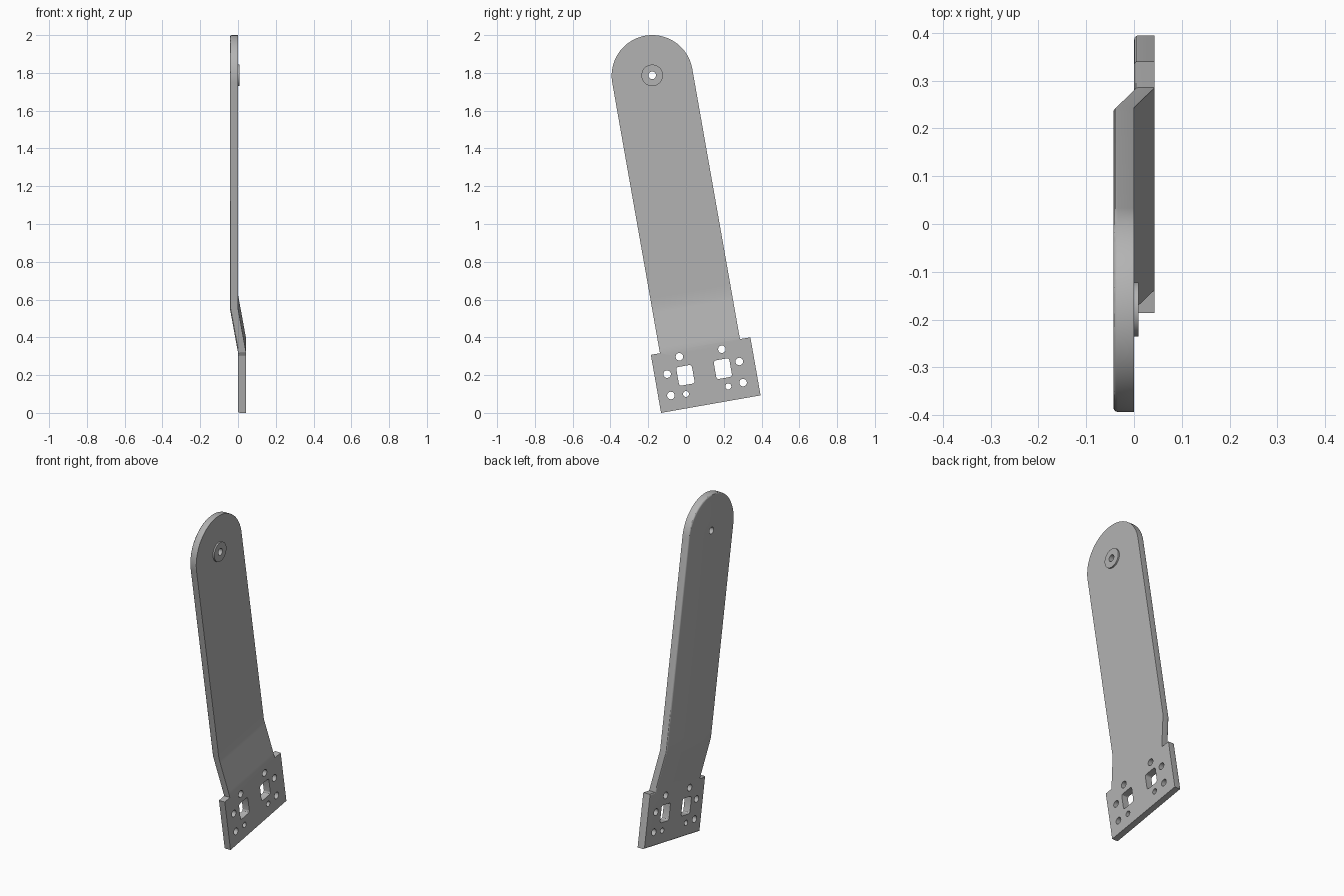
import bpy
import bmesh
from math import cos, sin, pi, radians
from mathutils import Matrix, Vector

if "Cube" in bpy.data.objects:
    bpy.data.objects.remove(bpy.data.objects["Cube"])

T = 0.043                      # sheet thickness
TILT = Matrix.Rotation(radians(10), 4, 'X')
PLACE = Matrix.Translation((0, -0.132, 0)) @ TILT
BASE_W, BASE_H = 0.535, 0.312  # mounting base
ARM_U, ARM_V, ARM_R = 0.264, 1.766, 0.215
BEND_LOW, BEND_HIGH = 0.314, 0.552
PIVOT = (-0.179, 1.787)

steel = bpy.data.materials.new("grey_steel")
steel.use_nodes = True
grey = (0.45, 0.45, 0.45, 1)
steel.diffuse_color = grey
steel.node_tree.nodes["Principled BSDF"].inputs["Base Color"].default_value = grey


def finish(bm, name):
    bmesh.ops.recalc_face_normals(bm, faces=bm.faces)
    mesh = bpy.data.meshes.new(name)
    bm.to_mesh(mesh)
    bm.free()
    mesh.materials.append(steel)
    obj = bpy.data.objects.new(name, mesh)
    bpy.context.collection.objects.link(obj)
    return obj


def add_disc(bm, y, z, r, x0, x1, sides=32):
    place = Matrix.Translation(((x0 + x1) / 2, y, z)) @ Matrix.Rotation(pi / 2, 4, 'Y')
    bmesh.ops.create_cone(bm, cap_ends=True, segments=sides, radius1=r,
                          radius2=r, depth=x1 - x0, matrix=place)


# Bracket outline: wide base, shoulders and a round-ended arm
outline = [(0, 0), (BASE_W, 0), (BASE_W, BASE_H), (ARM_U + ARM_R, BASE_H)]
outline += [(ARM_U + ARM_R * cos(pi * i / 48), ARM_V + ARM_R * sin(pi * i / 48))
            for i in range(49)]
outline += [(ARM_U - ARM_R, BASE_H), (0, BASE_H)]
bm = bmesh.new()
face = bm.faces.new([bm.verts.new((0, u, v)) for u, v in outline])
ext = bmesh.ops.extrude_face_region(bm, geom=[face])
bmesh.ops.translate(bm, vec=(T, 0, 0),
                    verts=[g for g in ext["geom"] if isinstance(g, bmesh.types.BMVert)])
bmesh.ops.recalc_face_normals(bm, faces=bm.faces)

# Rounded rim on the outer side
rim = [e for e in bm.edges if all(abs(v.co.x) < 1e-5 for v in e.verts)]
bmesh.ops.bevel(bm, geom=rim, offset=0.009, segments=3, profile=0.5, affect='EDGES')

# Offset bend between base and arm
for height in (BEND_LOW, BEND_LOW + 0.03, BEND_HIGH - 0.03, BEND_HIGH, BEND_HIGH + 0.05):
    bmesh.ops.bisect_plane(bm, geom=bm.verts[:] + bm.edges[:] + bm.faces[:],
                           plane_co=(0, 0, height), plane_no=(0, 0, 1))
for v in bm.verts:
    t = (v.co.z - BEND_LOW) / (BEND_HIGH - BEND_LOW)
    v.co.x -= T * min(1, max(0, t))
bm.transform(PLACE)
bracket = finish(bm, "bracket_arm")

# Raised washer around the pivot
bm = bmesh.new()
add_disc(bm, *PIVOT, 0.057, -0.004, 0.009, 48)
boss = finish(bm, "pivot_boss")

# Cutters: bolt holes, pivot hole and two rectangular slots
bm = bmesh.new()
bolts = [(-0.035, 0.297), (-0.1, 0.205), (-0.08, 0.092),
         (0.19, 0.337), (0.282, 0.272), (0.302, 0.16), PIVOT]
for y, z in bolts:
    add_disc(bm, y, z, 0.02, -0.1, 0.1)
for y, z in [(0, 0.1), (0.224, 0.14)]:
    add_disc(bm, y, z, 0.016, -0.1, 0.1)
for y, z in [(-0.003, 0.199), (0.195, 0.234)]:
    place = Matrix.Translation((0, y, z)) @ TILT @ Matrix.Diagonal((0.2, 0.084, 0.1, 1))
    box = bmesh.ops.create_cube(bm, size=1, matrix=place)
    edges = {e for v in box["verts"] for e in v.link_edges}
    corners = [e for e in edges
               if abs((e.verts[0].co - e.verts[1].co).normalized().x) > 0.9]
    bmesh.ops.bevel(bm, geom=corners, offset=0.012, segments=3, profile=0.5, affect='EDGES')
cutter = finish(bm, "hole_cutter")
cutter.hide_render = True

for obj in (bracket, boss):
    bpy.ops.object.select_all(action='DESELECT')
    bpy.context.view_layer.objects.active = obj
    obj.select_set(True)
    cut = obj.modifiers.new("holes", 'BOOLEAN')
    cut.operation, cut.solver, cut.object = 'DIFFERENCE', 'EXACT', cutter
    bpy.ops.object.modifier_apply(modifier=cut.name)
    bpy.ops.object.shade_smooth_by_angle(angle=radians(30))
bpy.data.objects.remove(cutter)
